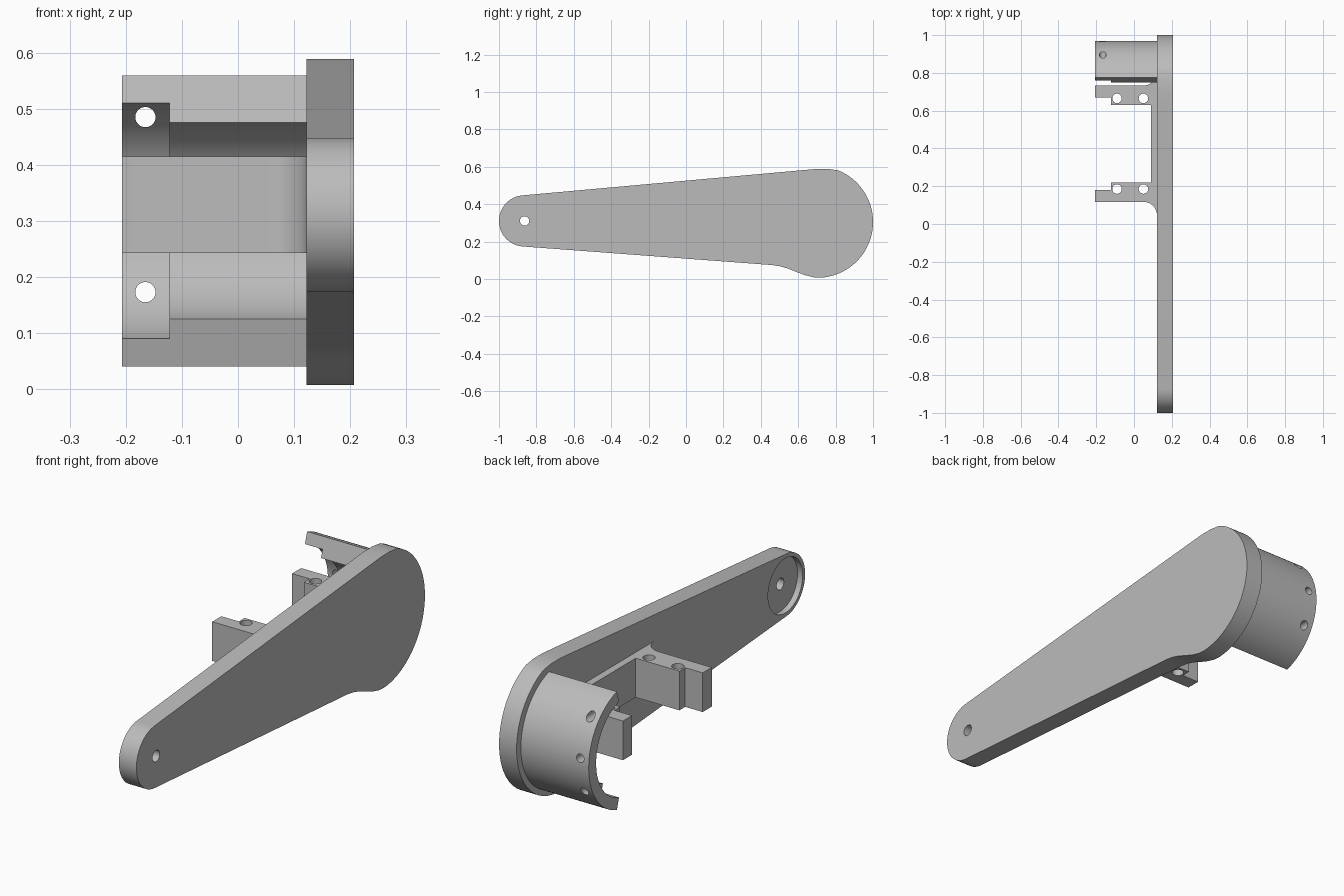
import bpy, bmesh
from math import sin, cos, radians
from mathutils import Vector

cube = bpy.data.objects.get("Cube")
if cube:
    bpy.data.objects.remove(cube, do_unlink=True)

grey = bpy.data.materials.new("plain grey")
grey.use_nodes = True
grey.diffuse_color = (0.5, 0.5, 0.5, 1)
grey.node_tree.nodes["Principled BSDF"].inputs["Base Color"].default_value = (0.5, 0.5, 0.5, 1)


def arc(cu, cv, r, start, end, n):
    """Points along an arc, angles in degrees."""
    angles = [radians(start + (end - start) * i / n) for i in range(n + 1)]
    return [(cu + r * cos(a), cv + r * sin(a)) for a in angles]


def prism(name, outline, axis, low, high):
    """Extrude a 2D outline along x (y,z points), y (x,z points) or z (x,y points)."""
    place = {"x": lambda u, v, w: (w, u, v),
             "y": lambda u, v, w: (u, w, v),
             "z": lambda u, v, w: (u, v, w)}[axis]
    bm = bmesh.new()
    face = bm.faces.new([bm.verts.new(place(u, v, low)) for u, v in outline])
    top = bmesh.ops.extrude_face_region(bm, geom=[face])["geom"]
    shift = Vector(place(0, 0, high - low))
    bmesh.ops.translate(bm, vec=shift, verts=[g for g in top if isinstance(g, bmesh.types.BMVert)])
    bmesh.ops.recalc_face_normals(bm, faces=bm.faces)
    mesh = bpy.data.meshes.new(name)
    bm.to_mesh(mesh)
    bm.free()
    mesh.materials.append(grey)
    obj = bpy.data.objects.new(name, mesh)
    bpy.context.collection.objects.link(obj)
    return obj


def drill(u, v, r, axis, low, high):
    """Round cutter."""
    return prism("cutter", arc(u, v, r, 0, 360, 40)[:-1], axis, low, high)


def finish(obj, cutters):
    """Subtract the cutters and shade the curved walls smooth."""
    bpy.ops.object.select_all(action="DESELECT")
    bpy.context.view_layer.objects.active = obj
    obj.select_set(True)
    for c in cutters:
        c.hide_render = True
        mod = obj.modifiers.new("cut", "BOOLEAN")
        mod.operation, mod.solver, mod.object = "DIFFERENCE", "EXACT", c
        bpy.ops.object.modifier_apply(modifier=mod.name)
        bpy.data.objects.remove(c, do_unlink=True)
    bpy.ops.object.shade_smooth_by_angle(angle=radians(25))


# Tapered arm plate with a round front end and a large rounded back end
plate_outline = (
    arc(-0.863, 0.311, 0.137, 95, 265, 32)
    + [(0.46, 0.075), (0.50, 0.069), (0.54, 0.058), (0.59, 0.038), (0.64, 0.02), (0.68, 0.01)]
    + arc(0.702, 0.305, 0.298, -87, 68, 48)
    + [(0.76, 0.589), (0.70, 0.589), (0.62, 0.582)])
plate = prism("arm_plate", plate_outline, "x", 0.122, 0.207)
finish(plate, [drill(-0.863, 0.311, 0.12, "x", 0.05, 0.147),
               drill(-0.863, 0.311, 0.025, "x", 0.0, 0.3)])

# Half-round collar with a wider inner lip and three pin holes
cy, cz = 0.70, 0.30
collar = prism("collar", arc(cy, cz, 0.27, -74, 74, 48) + arc(cy, cz, 0.182, 74, -74, 48),
               "x", -0.207, 0.127)
lip = prism("cutter", arc(cy, cz, 0.2185, -90, 90, 48) + arc(cy, cz, 0.1, 90, -90, 48),
            "x", -0.3, -0.122)
finish(collar, [lip] + [drill(-0.165, z, 0.018, "y", 0.7, 1.1) for z in (0.485, 0.33, 0.173)])

# Two-armed bracket, mirrored about its middle, with vertical screw holes
mid = 0.425
half = ([(0.127, 0.045)] + arc(0.05, 0.045, 0.072, 0, 90, 12)
        + [(-0.207, 0.117), (-0.207, 0.18), (-0.122, 0.18), (-0.122, 0.22), (0.09, 0.22)])
other = [(x, 2 * mid - y) for x, y in reversed(half)]
bracket = prism("servo_bracket", half + other, "z", 0.243, 0.415)
finish(bracket, [drill(x, y, 0.025, "z", 0.1, 0.6)
                 for x in (-0.09, 0.05) for y in (0.185, 2 * mid - 0.185)])
